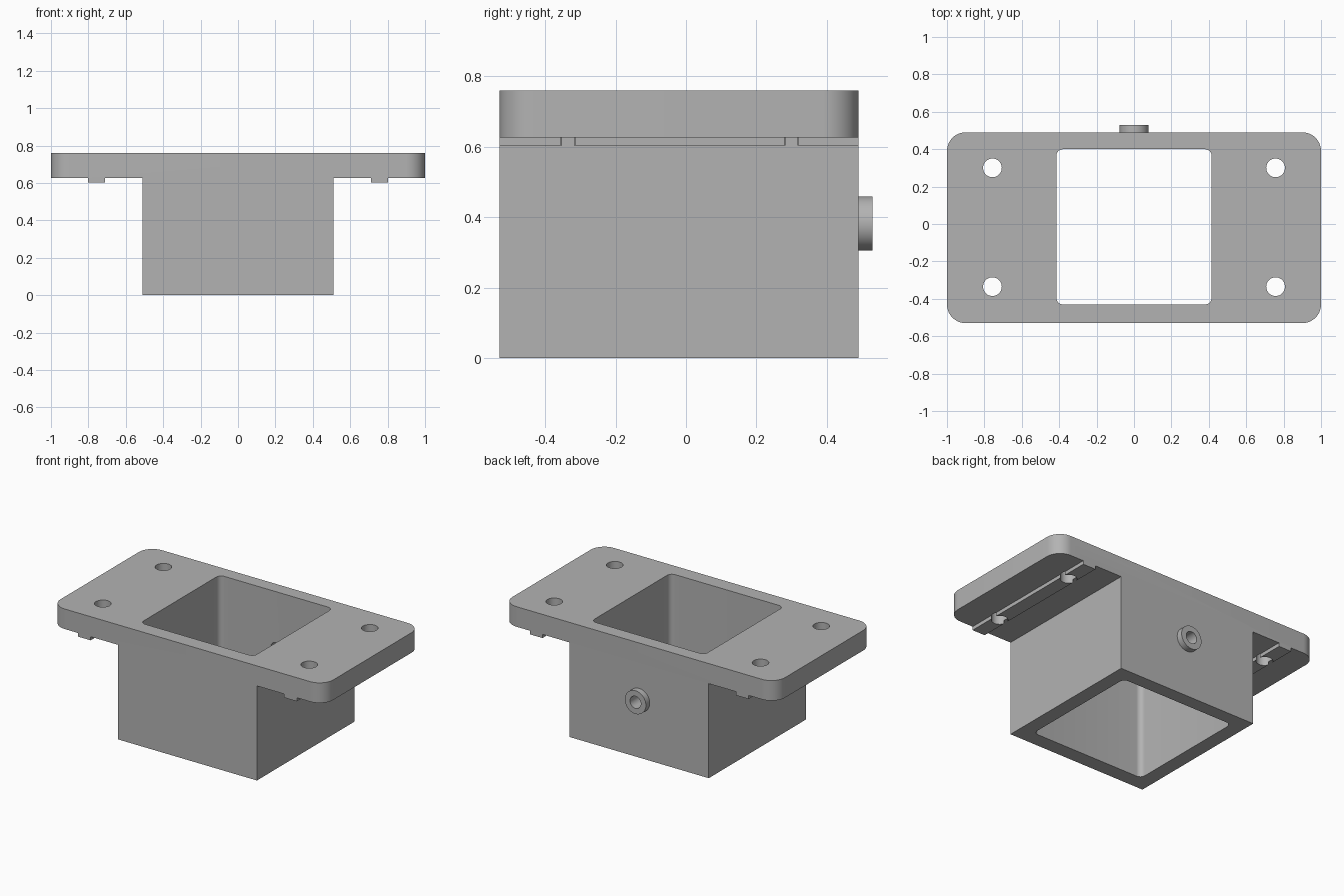
import bpy
import bmesh
import math
from mathutils import Matrix

if "Cube" in bpy.data.objects:
    bpy.data.objects.remove(bpy.data.objects["Cube"], do_unlink=True)

FRONT, BACK = -0.53, 0.49
TOP, PLATE_BOTTOM, RAIL_BOTTOM = 0.76, 0.627, 0.603

grey = bpy.data.materials.new("plain grey")
grey.use_nodes = True
colour = (0.45, 0.45, 0.45, 1)
grey.diffuse_color = colour
grey.node_tree.nodes["Principled BSDF"].inputs["Base Color"].default_value = colour


def make_object(name, bm):
    bmesh.ops.recalc_face_normals(bm, faces=bm.faces)
    mesh = bpy.data.meshes.new(name)
    bm.to_mesh(mesh)
    bm.free()
    mesh.materials.append(grey)
    obj = bpy.data.objects.new(name, mesh)
    bpy.context.collection.objects.link(obj)
    return obj


def round_edges(bm, test, radius, segments):
    edges = [e for e in bm.edges
             if abs(e.verts[0].co.z - e.verts[1].co.z) > 0.05
             and test(e.verts[0].co)]
    bmesh.ops.bevel(bm, geom=edges, offset=radius, segments=segments,
                    profile=0.5, affect='EDGES')


def add_cylinder(bm, radius, depth, matrix):
    bmesh.ops.create_cone(bm, cap_ends=True, segments=48, radius1=radius,
                          radius2=radius, depth=depth, matrix=matrix)


def boolean(target, other, operation):
    mod = target.modifiers.new(operation.lower(), 'BOOLEAN')
    mod.operation = operation
    mod.solver = 'EXACT'
    mod.object = other
    bpy.context.view_layer.objects.active = target
    bpy.ops.object.modifier_apply(modifier=mod.name)
    bpy.data.objects.remove(other, do_unlink=True)


# Flanged body: half profile with guide rail, mirrored and extruded in depth
half = [(1, TOP), (1, PLATE_BOTTOM), (0.803, PLATE_BOTTOM), (0.803, RAIL_BOTTOM),
        (0.71, RAIL_BOTTOM), (0.71, PLATE_BOTTOM), (0.51, PLATE_BOTTOM), (0.51, 0)]
profile = half + [(-x, z) for x, z in reversed(half)]
bm = bmesh.new()
face = bm.faces.new([bm.verts.new((x, FRONT, z)) for x, z in profile])
extruded = bmesh.ops.extrude_face_region(bm, geom=[face])
bmesh.ops.translate(bm, vec=(0, BACK - FRONT, 0),
                    verts=[v for v in extruded["geom"] if isinstance(v, bmesh.types.BMVert)])
round_edges(bm, lambda co: abs(co.x) > 0.99, 0.1, 12)
body = make_object("flanged_body", bm)

# Port boss on the back wall
back_turn = Matrix.Rotation(math.pi / 2, 4, 'X')
port = Matrix.Translation((0, BACK, 0.382)) @ back_turn
bm = bmesh.new()
add_cylinder(bm, 0.077, 0.08, port)
boolean(body, make_object("port_boss", bm), 'UNION')

# Rounded square opening through the whole body
bm = bmesh.new()
bmesh.ops.create_cube(bm, size=1, matrix=Matrix.Translation((0, -0.015, 0.4))
                      @ Matrix.Diagonal((0.83, 0.83, 1.2, 1)))
round_edges(bm, lambda co: True, 0.035, 8)
boolean(body, make_object("opening_cutter", bm), 'DIFFERENCE')

# Four bolt holes and the port bore
bm = bmesh.new()
for x in (-0.757, 0.757):
    for y in (-0.335, 0.3):
        add_cylinder(bm, 0.05, 0.6, Matrix.Translation((x, y, 0.7)))
add_cylinder(bm, 0.04, 0.3, port)
boolean(body, make_object("hole_cutter", bm), 'DIFFERENCE')

# Smooth the rounded surfaces, keep the edges sharp
bpy.ops.object.select_all(action='DESELECT')
body.select_set(True)
bpy.context.view_layer.objects.active = body
bpy.ops.object.shade_smooth_by_angle(angle=math.radians(30))
